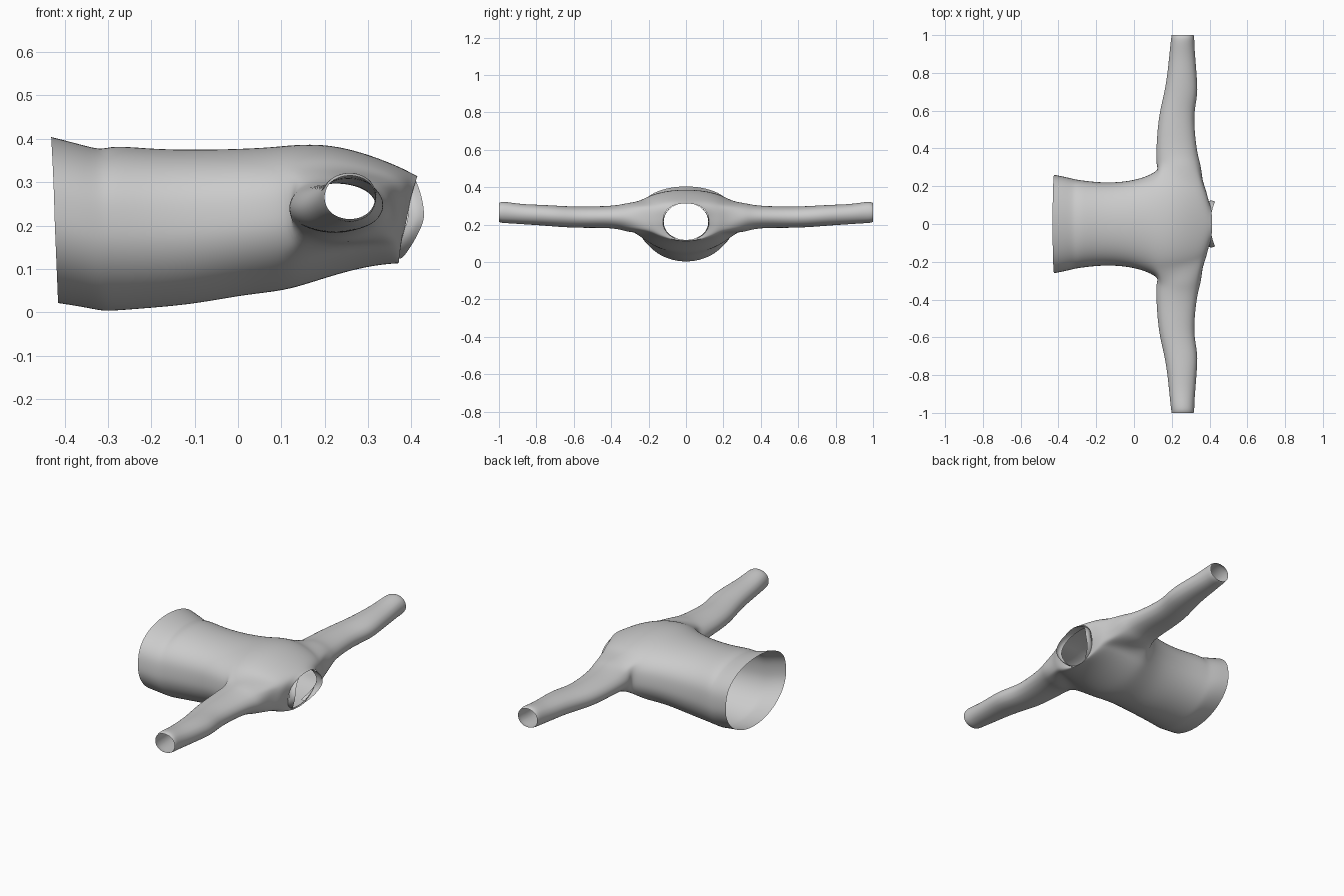
import bpy, bmesh
from math import sin, cos, pi, atan2, copysign

if "Cube" in bpy.data.objects:
    bpy.data.objects.remove(bpy.data.objects["Cube"])

N = 32  # points around the torso


def finish(name, bm):
    bmesh.ops.recalc_face_normals(bm, faces=bm.faces[:])
    me = bpy.data.meshes.new(name)
    bm.to_mesh(me)
    bm.free()
    ob = bpy.data.objects.new(name, me)
    bpy.context.collection.objects.link(ob)
    me.polygons.foreach_set("use_smooth", [True] * len(me.polygons))
    sub = ob.modifiers.new("smooth", 'SUBSURF')
    sub.levels = sub.render_levels = 2
    return ob


def power(v, p):
    return copysign(abs(v) ** p, v)


# torso rings from hem to neck: x, tilt, half width, z top, z bottom
torso = [
    (-0.423, -0.008, 0.262, 0.405, 0.020),
    (-0.36, -0.004, 0.250, 0.388, 0.011),
    (-0.315, 0, 0.238, 0.374, 0.002),
    (-0.29, 0, 0.234, 0.386, 0.002),
    (-0.20, 0, 0.222, 0.377, 0.009),
    (-0.10, 0, 0.220, 0.375, 0.018),
    (0.00, 0, 0.232, 0.377, 0.037),
    (0.08, 0, 0.258, 0.381, 0.046),
    (0.13, 0, 0.288, 0.387, 0.055),
    (0.20, 0, 0.282, 0.388, 0.078),
    (0.265, 0, 0.268, 0.375, 0.097),
    (0.32, 0, 0.252, 0.357, 0.108),
    (0.362, 0, 0.230, 0.340, 0.112),
    (0.380, 0.008, 0.185, 0.328, 0.112),
    (0.386, 0.016, 0.145, 0.320, 0.114),
    (0.390, 0.024, 0.122, 0.314, 0.118),
]
bm = bmesh.new()
rings = []
for x, tilt, w, top, bot in torso:
    zc, h = (top + bot) / 2, (top - bot) / 2
    ring = []
    for i in range(N):
        a = 2 * pi * i / N
        c, s = cos(a), sin(a)
        s2 = power(s, 0.72) if s > 0 else s
        ring.append(bm.verts.new((x + tilt * s, w * c, zc + h * s2)))
    rings.append(ring)

# torso skin, leaving an armhole on both sides
R0, R1, SPAN = 8, 12, 3
for r in range(len(rings) - 1):
    for i in range(N):
        near = (i + SPAN) % N < 2 * SPAN or (i + SPAN - N // 2) % N < 2 * SPAN
        if R0 <= r < R1 and near:
            continue
        j = (i + 1) % N
        bm.faces.new((rings[r][i], rings[r][j], rings[r + 1][j], rings[r + 1][i]))

# sleeve rings: y, x low, x high, z low, z high
sleeve = [
    (0.31, 0.120, 0.354, 0.158, 0.318),
    (0.35, 0.118, 0.340, 0.174, 0.307),
    (0.42, 0.120, 0.328, 0.182, 0.300),
    (0.51, 0.126, 0.319, 0.182, 0.298),
    (0.60, 0.138, 0.318, 0.183, 0.297),
    (0.69, 0.160, 0.338, 0.188, 0.302),
    (0.78, 0.176, 0.332, 0.196, 0.307),
    (0.88, 0.186, 0.324, 0.202, 0.310),
    (0.95, 0.193, 0.319, 0.207, 0.321),
    (0.985, 0.197, 0.319, 0.208, 0.324),
    (1.00, 0.200, 0.316, 0.214, 0.316),
]
edge = [(R0, i) for i in range(-SPAN, SPAN)]
edge += [(r, SPAN) for r in range(R0, R1)]
edge += [(R1, i) for i in range(SPAN, -SPAN, -1)]
edge += [(r, -SPAN) for r in range(R1, R0, -1)]
for side in (1, -1):
    prev = [rings[r][(i if side > 0 else N // 2 - i) % N] for r, i in edge]
    angles = [atan2(i / SPAN, (r - (R0 + R1) / 2) / ((R1 - R0) / 2)) for r, i in edge]
    for y, x0, x1, z0, z1 in sleeve:
        cur = [bm.verts.new(((x0 + x1) / 2 + (x1 - x0) * 0.51 * cos(a), side * y,
                             (z0 + z1) / 2 + (z1 - z0) * 0.51 * sin(a))) for a in angles]
        for k in range(len(cur)):
            m = (k + 1) % len(cur)
            bm.faces.new((prev[k], prev[m], cur[m], cur[k]))
        prev = cur
finish("shirt_body_and_sleeves", bm)

# collar: upright band around the neck, open at the throat
bm = bmesh.new()
prev = None
STEPS = 24
for k in range(STEPS + 1):
    a = -1.13 + (pi + 2.26) * k / STEPS
    s, c = sin(a), cos(a)
    lift = 0.035 * s - 0.025 * s * s if s < 0 else -0.026 * s * s
    y, z = 0.120 * c, 0.215 + 0.102 * s
    cur = [bm.verts.new((0.393 + lift + 0.037 * f, y * (1 + 0.06 * sin(pi * f)), z))
           for f in (0, 0.5, 1)]
    if prev:
        for f in range(2):
            bm.faces.new((prev[f], cur[f], cur[f + 1], prev[f + 1]))
    prev = cur
finish("collar", bm)
